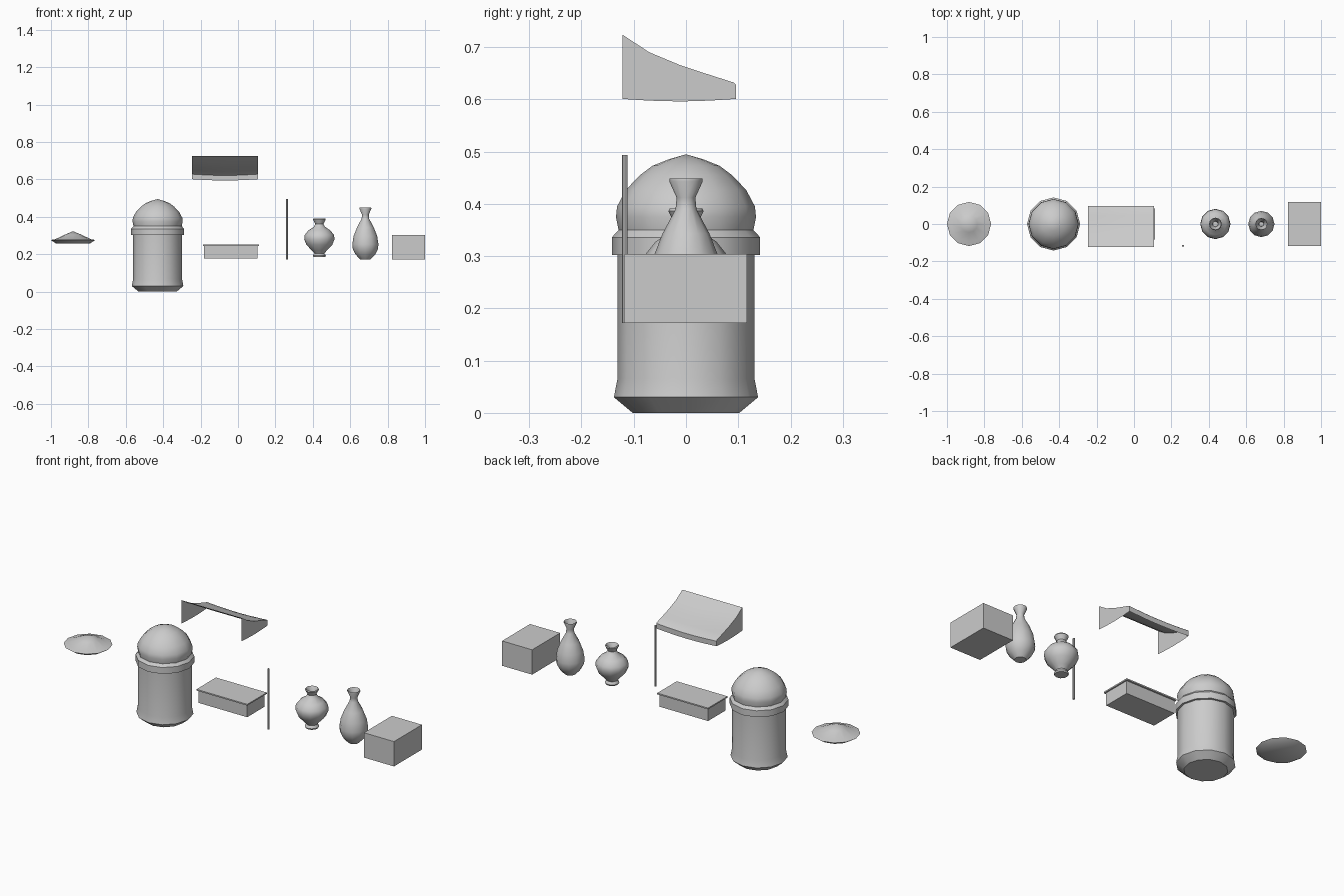
import bpy, bmesh, math

if "Cube" in bpy.data.objects:
    bpy.data.objects.remove(bpy.data.objects["Cube"])


def finish(name, bm, angle=None):
    bmesh.ops.remove_doubles(bm, verts=bm.verts, dist=1e-5)
    bmesh.ops.recalc_face_normals(bm, faces=bm.faces)
    me = bpy.data.meshes.new(name)
    bm.to_mesh(me)
    bm.free()
    ob = bpy.data.objects.new(name, me)
    bpy.context.collection.objects.link(ob)
    if angle:
        bpy.ops.object.select_all(action='DESELECT')
        ob.select_set(True)
        bpy.context.view_layer.objects.active = ob
        bpy.ops.object.shade_smooth_by_angle(angle=math.radians(angle))
    return ob


def lathe(name, x, y, profile, sides):
    """Turn a list of (radius, z) around a vertical axis; closed at both ends."""
    bm = bmesh.new()
    rings = []
    for r, z in profile:
        rings.append([bm.verts.new((x + r * math.cos(2 * math.pi * i / sides),
                                    y + r * math.sin(2 * math.pi * i / sides), z))
                      for i in range(sides)])
    for a, b in zip(rings, rings[1:]):
        for i in range(sides):
            j = (i + 1) % sides
            bm.faces.new((a[i], a[j], b[j], b[i]))
    if profile[0][0] > 0:
        bm.faces.new(rings[0][::-1])
    if profile[-1][0] > 0:
        bm.faces.new(rings[-1])
    return finish(name, bm, 35)


def box(name, x0, x1, y0, y1, z0, z1):
    bm = bmesh.new()
    bmesh.ops.create_cube(bm, size=1)
    for v in bm.verts:
        v.co = ((x0 + x1) / 2 + v.co.x * (x1 - x0),
                (y0 + y1) / 2 + v.co.y * (y1 - y0),
                (z0 + z1) / 2 + v.co.z * (z1 - z0))
    return finish(name, bm)


# Shallow dish with a conical pile
lathe("dish", -0.882, 0, [(0.09, 0.257), (0.118, 0.275), (0.110, 0.278),
                          (0.096, 0.280), (0.045, 0.304), (0, 0.323)], 12)

# Large lidded jar
lathe("jar_body", -0.43, 0, [(0.102, 0), (0.138, 0.03), (0.131, 0.066), (0.131, 0.302),
                             (0.142, 0.302), (0.142, 0.336), (0.129, 0.350),
                             (0.134, 0.375), (0.132, 0.395), (0.115, 0.427),
                             (0.088, 0.455), (0.064, 0.473), (0.034, 0.485),
                             (0, 0.495)], 12)

# Small chest with overhanging lid
box("chest", -0.181, 0.105, -0.073, 0.073, 0.177, 0.245)
box("chest_lid", -0.187, 0.112, -0.082, 0.082, 0.244, 0.251)

# Thin upright pole
lathe("pole", 0.262, -0.117, [(0.0055, 0.172), (0.0055, 0.494)], 8)

# Vases, open at the neck
lathe("round_vase", 0.435, 0, [(0.032, 0.185), (0.035, 0.192), (0.027, 0.205),
                               (0.042, 0.222), (0.069, 0.25), (0.081, 0.280),
                               (0.078, 0.303), (0.058, 0.328), (0.030, 0.346),
                               (0.022, 0.362), (0.034, 0.386), (0.031, 0.391),
                               (0.016, 0.365), (0.014, 0.345)], 12)
lathe("tall_vase", 0.681, 0, [(0.028, 0.173), (0.052, 0.198), (0.067, 0.227),
                              (0.070, 0.253), (0.063, 0.297), (0.045, 0.343),
                              (0.020, 0.390), (0.018, 0.412), (0.032, 0.443),
                              (0.031, 0.449), (0.014, 0.41), (0.012, 0.39)], 12)

# Plain crate
box("crate", 0.823, 1.0, -0.118, 0.117, 0.172, 0.304)

# Cloth awning: sagging top, triangular side flaps and a short back flap
profile = [(-0.122, 0.724), (-0.07, 0.690), (-0.01, 0.665), (0.045, 0.647),
           (0.092, 0.632), (0.096, 0.628)]
X0, X1, N = -0.246, 0.107, 6
bm = bmesh.new()
rows = []
for k, (y, z) in enumerate(profile + [(0.096, 0.601)]):
    sag = 0.007 * min(1, (y + 0.122) / 0.2)
    rows.append([bm.verts.new((X0 + (X1 - X0) * i / N, y,
                               z - sag * math.sin(math.pi * i / N)))
                 for i in range(N + 1)])
for a, b in zip(rows, rows[1:]):
    for i in range(N):
        bm.faces.new((a[i], a[i + 1], b[i + 1], b[i]))
for side in (0, N):
    top = [r[side] for r in rows[:-1]]
    low = [bm.verts.new((v.co.x, v.co.y,
                         0.601 - 0.005 * math.sin(math.pi * (v.co.y + 0.122) / 0.218)))
           for v in top]
    for i in range(len(top) - 1):
        bm.faces.new((top[i], top[i + 1], low[i + 1], low[i]))
finish("awning", bm, 35)
